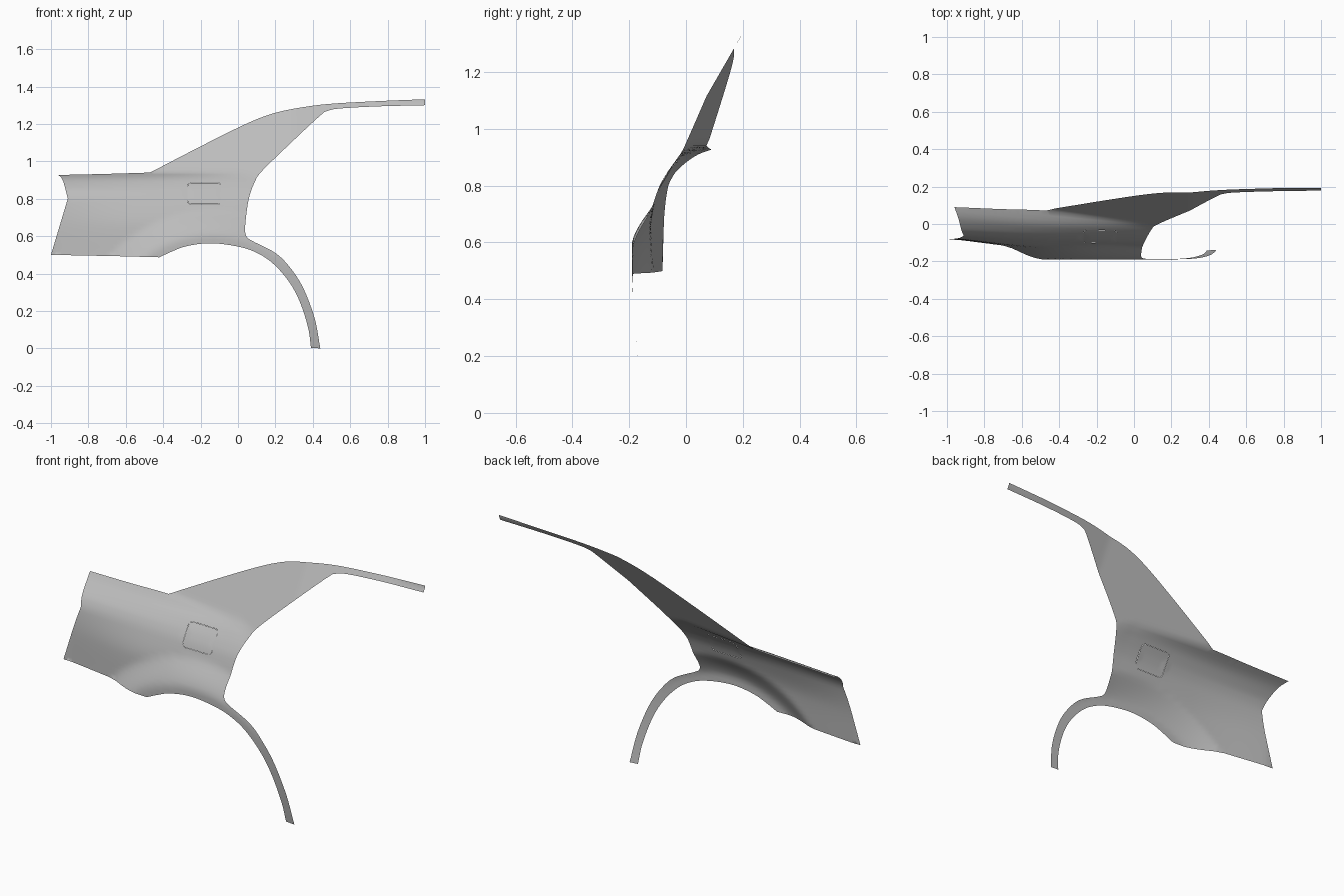
import bpy, math
from mathutils import Vector
from mathutils.geometry import delaunay_2d_cdt

if "Cube" in bpy.data.objects:
    bpy.data.objects.remove(bpy.data.objects["Cube"])


def spline(pts, n=6):
    """Catmull-Rom through 2D points, last point left out."""
    p = [Vector(q) for q in pts]
    p = [2 * p[0] - p[1]] + p + [2 * p[-1] - p[-2]]
    out = []
    for a, b, c, d in zip(p, p[1:], p[2:], p[3:]):
        for i in range(n):
            t = i / n
            out.append(0.5 * (2 * b + (c - a) * t + (2 * a - 5 * b + 4 * c - d) * t * t
                              + (3 * b - a - 3 * c + d) * t ** 3))
    return out


def curve_at(pts, v):
    """Smooth monotone value of a (position, value) profile."""
    if v <= pts[0][0]:
        return pts[0][1]
    if v >= pts[-1][0]:
        return pts[-1][1]
    s = [(b[1] - a[1]) / (b[0] - a[0]) for a, b in zip(pts, pts[1:])]

    def tangent(i):
        if i == 0:
            return s[0]
        if i == len(s):
            return s[-1]
        return 2 * s[i - 1] * s[i] / (s[i - 1] + s[i]) if s[i - 1] * s[i] > 0 else 0

    for i, (a, b) in enumerate(zip(pts, pts[1:])):
        if v <= b[0]:
            h = b[0] - a[0]
            t = (v - a[0]) / h
            return (a[1] * (2 * t**3 - 3 * t * t + 1) + b[1] * (3 * t * t - 2 * t**3)
                    + h * tangent(i) * (t**3 - 2 * t * t + t) + h * tangent(i + 1) * (t**3 - t * t))


# Body side sections (z, y) at the tail, the deck end and the door opening
SECTIONS = [
    (-0.96, [(0.49, -0.083), (0.65, -0.078), (0.79, -0.062), (0.84, -0.04),
             (0.88, 0.0), (0.91, 0.045), (0.927, 0.09), (1.0, 0.35)]),
    (-0.47, [(0.49, -0.135), (0.65, -0.125), (0.79, -0.088), (0.84, -0.063),
             (0.88, -0.03), (0.91, 0.005), (0.942, 0.08), (1.0, 0.35)]),
    (0.0, [(0.49, -0.145), (0.65, -0.135), (0.79, -0.097), (0.84, -0.07),
           (0.88, -0.042), (0.91, -0.017), (0.95, 0.03), (1.0, 0.35)]),
]


def depth(x, z):
    """Surface y at a front-view position."""
    y = curve_at([(sx, curve_at(sec, z)) for sx, sec in SECTIONS], x)
    # roof pillar plane, blended into the body
    if z > 0.82:
        pillar = (min(x, 0.3) - 0.13) * -0.1345 + (z - 0.95) * 0.576
        k = 0.012
        h = max(k - abs(y - pillar), 0) / k
        y = min(y, pillar, 0.192) - h * h * k * 0.25
    # wheel arch flare
    r = math.hypot(x + 0.14, z)
    t = min(max((0.735 - r) / 0.135, 0), 1)
    t = 0.5 * t + 0.5 * t * t * (3 - 2 * t)
    flare = -0.19 + 0.05 * max(1 - z / 0.55, 0) ** 2
    return y + (flare - y) * t


def inside(p, poly):
    hit = False
    for a, b in zip(poly, poly[1:] + poly[:1]):
        if (a.y > p.y) != (b.y > p.y) and p.x < (b.x - a.x) * (p.y - a.y) / (b.y - a.y) + a.x:
            hit = not hit
    return hit


paint = bpy.data.materials.new("body_grey")
paint.diffuse_color = (0.5, 0.5, 0.5, 1)
paint.use_nodes = True
paint.node_tree.nodes["Principled BSDF"].inputs["Base Color"].default_value = paint.diffuse_color


def sheet(name, outline, hole=None, step=0.02):
    """Fill a front-view outline with a fine grid and press it to the surface."""
    loops = [outline] + ([hole] if hole else [])
    pts, edges = [], []
    for lp in loops:
        s = len(pts)
        pts += lp
        edges += [(s + i, s + (i + 1) % len(lp)) for i in range(len(lp))]

    def ok(p):
        return inside(p, outline) and not (hole and inside(p, hole))

    border = list(pts)
    rows = [i * step for i in range(int(1.34 / step) + 1)]
    rows += [0.85 + i * step for i in range(5)]
    for z in rows:
        for i in range(int(2 / step)):
            p = Vector((-1 + (i + 0.5) * step, z))
            if ok(p) and min((p - b).length_squared for b in border) > 0.00005:
                pts.append(p)
    vs, _, fs, *_ = delaunay_2d_cdt(pts, edges, [], 0, 1e-6)
    faces = [f for f in fs if ok(sum((vs[i] for i in f), Vector((0, 0))) / len(f))]
    used = sorted({i for f in faces for i in f})
    remap = {v: n for n, v in enumerate(used)}
    me = bpy.data.meshes.new(name)
    me.from_pydata([(vs[i].x, depth(vs[i].x, vs[i].y), vs[i].y) for i in used], [],
                   [[remap[i] for i in f] for f in faces])
    me.materials.append(paint)
    ob = bpy.data.objects.new(name, me)
    bpy.context.collection.objects.link(ob)
    bpy.ops.object.select_all(action='DESELECT')
    ob.select_set(True)
    bpy.context.view_layer.objects.active = ob
    bpy.ops.object.shade_smooth_by_angle(angle=math.radians(40))
    return ob


def rounded_rect(x0, x1, z0, z1, r):
    out = []
    for cx, cz, a0 in ((x1 - r, z1 - r, 0), (x0 + r, z1 - r, 90),
                       (x0 + r, z0 + r, 180), (x1 - r, z0 + r, 270)):
        for i in range(6):
            a = math.radians(a0 + i * 18)
            out.append(Vector((cx + r * math.cos(a), cz + r * math.sin(a))))
    return out


# Outline runs between sharp corners; each run is a smooth curve
runs = [
    # tail edge
    [(-1, 0.5), (-0.955, 0.65), (-0.91, 0.8)],
    [(-0.91, 0.8), (-0.925, 0.86), (-0.94, 0.905), (-0.96, 0.927)],
    # deck edge and roof line
    [(-0.96, 0.927), (-0.7, 0.933), (-0.47, 0.94)],
    [(-0.47, 0.94), (-0.2, 1.08), (0, 1.18), (0.12, 1.233), (0.22, 1.265), (0.35, 1.29),
     (0.5, 1.308), (0.75, 1.322), (1, 1.332)],
    [(1, 1.332), (1, 1.3)],
    # window and door opening
    [(1, 1.3), (0.75, 1.294), (0.55, 1.283), (0.48, 1.27), (0.44, 1.245), (0.3, 1.115),
     (0.13, 0.95), (0.09, 0.89), (0.06, 0.81), (0.045, 0.72), (0.038, 0.64), (0.045, 0.6),
     (0.075, 0.575), (0.2, 0.51), (0.28, 0.43), (0.35, 0.32), (0.41, 0.16), (0.44, 0)],
    [(0.44, 0), (0.39, 0.003)],
    # wheel arch lip
    [(0.39, 0.003), (0.375, 0.11), (0.33, 0.25), (0.27, 0.36), (0.18, 0.46), (0.08, 0.52),
     (-0.03, 0.55), (-0.16, 0.562), (-0.28, 0.545), (-0.36, 0.515), (-0.42, 0.487)],
    [(-0.42, 0.487), (-0.65, 0.493), (-1, 0.5)],
]
outline = [p for run in runs for p in spline(run)]

# Quarter panel with the filler opening, and the filler flap set in with a hairline gap
sheet("quarter_panel", outline, rounded_rect(-0.27, -0.09, 0.77, 0.886, 0.02))
sheet("filler_flap", rounded_rect(-0.269, -0.091, 0.771, 0.885, 0.019))
